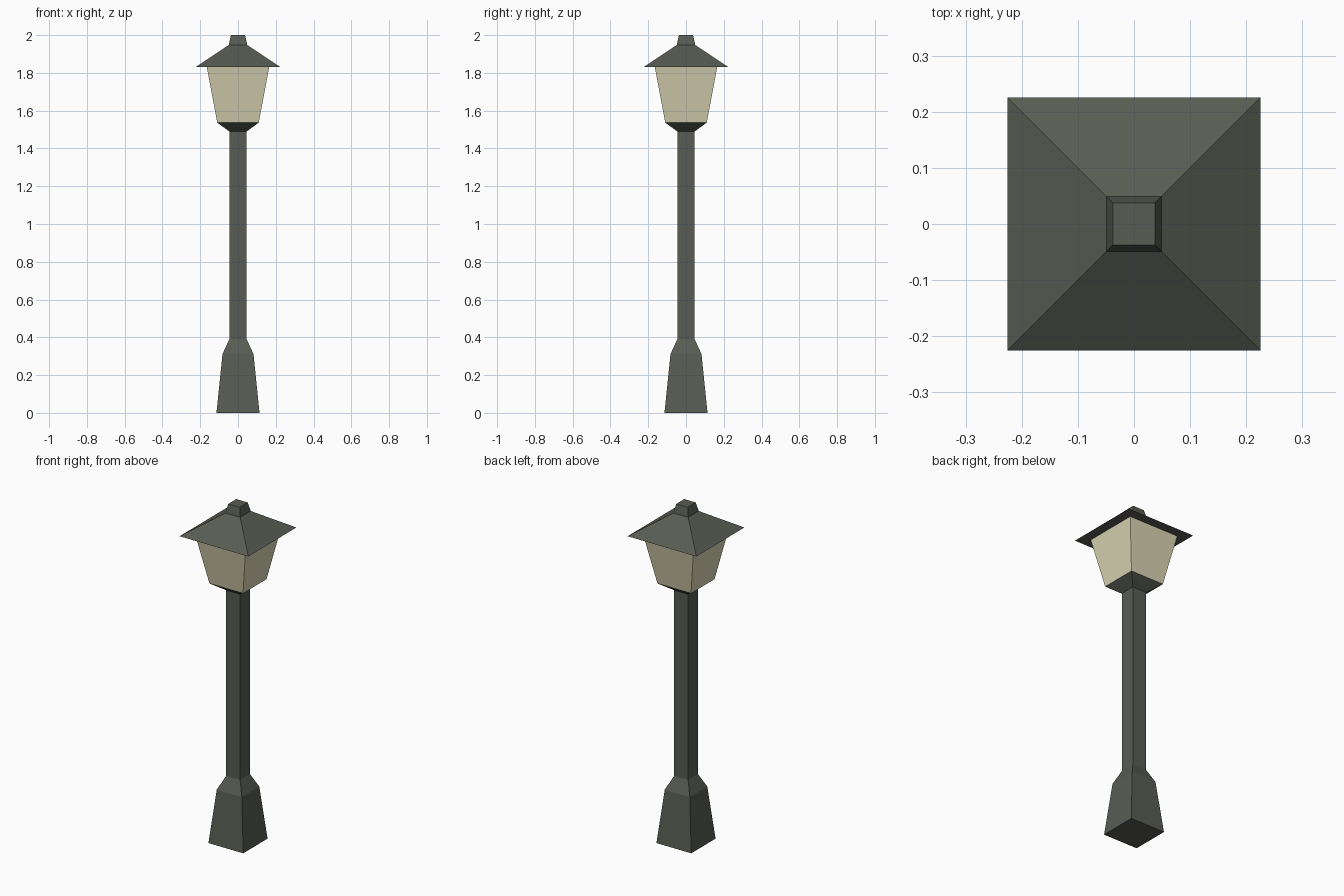
import bpy, bmesh

if "Cube" in bpy.data.objects:
    bpy.data.objects.remove(bpy.data.objects["Cube"])


def material(name, rgb):
    m = bpy.data.materials.new(name)
    m.diffuse_color = (*rgb, 1.0)
    m.use_nodes = True
    m.node_tree.nodes["Principled BSDF"].inputs["Base Color"].default_value = m.diffuse_color
    return m


metal = material("dark green grey metal", (0.098, 0.107, 0.085))
glass = material("pale cream glass", (0.70, 0.66, 0.45))


def square_loft(name, profile, mat):
    """Closed square-section body through (half width, height) rings."""
    bm = bmesh.new()
    rings = [[bm.verts.new((sx * h, sy * h, z))
              for sx, sy in ((-1, -1), (1, -1), (1, 1), (-1, 1))]
             for h, z in profile]
    for a, b in zip(rings, rings[1:]):
        for i in range(4):
            j = (i + 1) % 4
            bm.faces.new((a[i], a[j], b[j], b[i]))
    bm.faces.new(rings[0][::-1])
    bm.faces.new(rings[-1])
    mesh = bpy.data.meshes.new(name)
    bm.to_mesh(mesh)
    bm.free()
    mesh.materials.append(mat)
    ob = bpy.data.objects.new(name, mesh)
    bpy.context.collection.objects.link(ob)
    return ob


# Flared foot, shoulder and post in one body
square_loft("post", [(0.114, 0), (0.082, 0.312), (0.046, 0.39), (0.046, 1.49)], metal)
# Cup under the lantern
square_loft("lantern_cup", [(0.046, 1.49), (0.11, 1.537)], metal)
# Tapered glass lantern
square_loft("lantern_glass", [(0.11, 1.537), (0.165, 1.83)], glass)
# Pyramid roof with its small cap
square_loft("roof", [(0.225, 1.83), (0.049, 1.948), (0.0375, 2.0)], metal)
